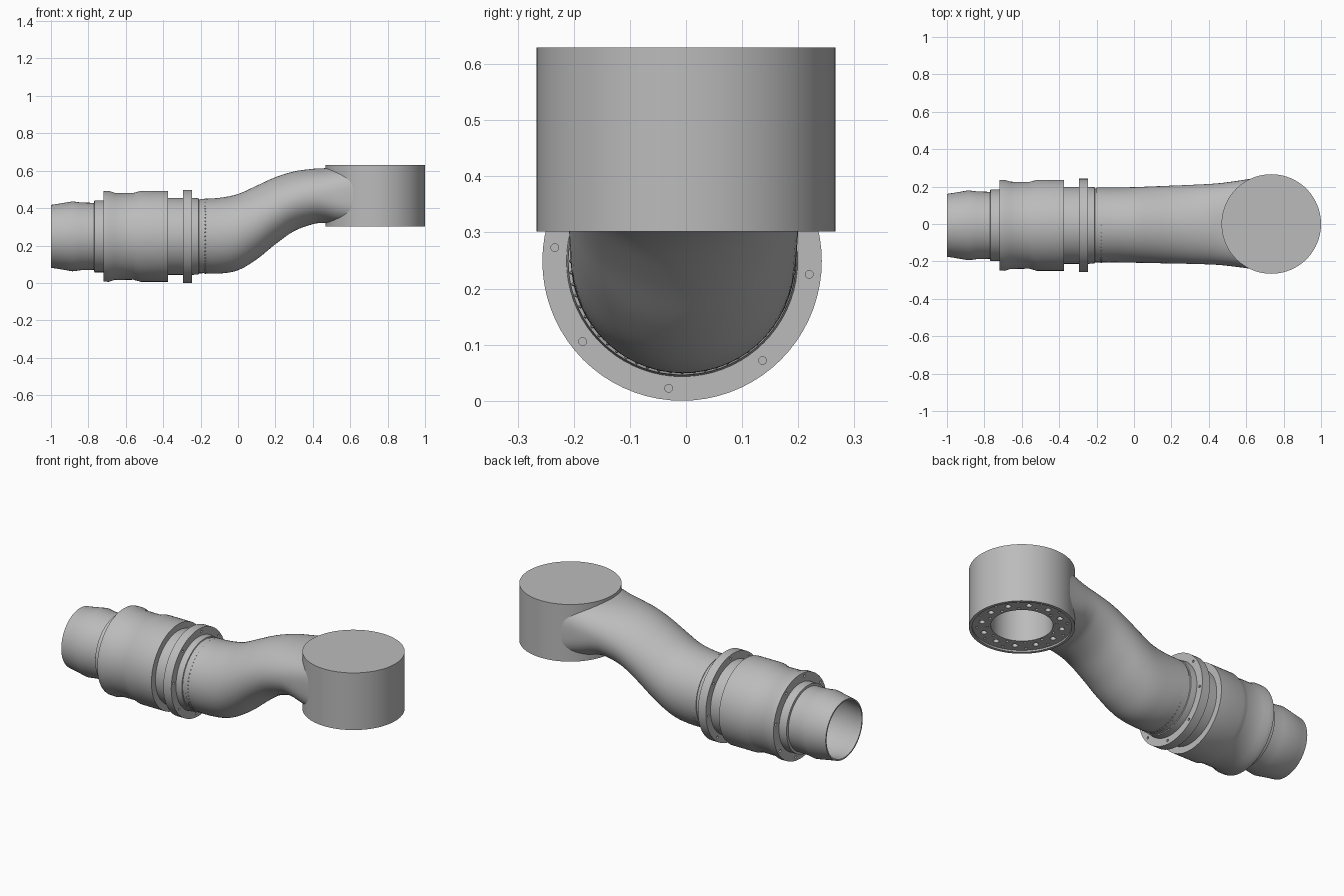
import bpy, bmesh, math
from mathutils import Matrix, Vector

cube = bpy.data.objects.get("Cube")
if cube:
    bpy.data.objects.remove(cube)

grey = bpy.data.materials.new("plain_grey")
grey.use_nodes = True
grey.diffuse_color = (0.5, 0.5, 0.5, 1)
grey.node_tree.nodes["Principled BSDF"].inputs["Base Color"].default_value = (0.5, 0.5, 0.5, 1)

AXIS = Vector((0, -0.007, 0.249))    # centre line of the straight coupling
HEAD = Vector((0.734, 0, 0))         # centre of the upright drum
ALONG_X = Matrix(((0, 0, 1), (1, 0, 0), (0, 1, 0)))   # turns local z into x
UPRIGHT = Matrix.Identity(3)


def finish(name, bm):
    bmesh.ops.remove_doubles(bm, verts=bm.verts, dist=1e-5)
    bmesh.ops.recalc_face_normals(bm, faces=bm.faces)
    mesh = bpy.data.meshes.new(name)
    bm.to_mesh(mesh)
    bm.free()
    mesh.materials.append(grey)
    obj = bpy.data.objects.new(name, mesh)
    bpy.context.collection.objects.link(obj)
    return obj


def skin(bm, loops, closed):
    """Join rings of points with quads."""
    rings = [[bm.verts.new(p) for p in loop] for loop in loops]
    pairs = list(zip(rings, rings[1:])) + ([(rings[-1], rings[0])] if closed else [])
    n = len(rings[0])
    for a, b in pairs:
        for i in range(n):
            j = (i + 1) % n
            bm.faces.new((a[i], a[j], b[j], b[i]))


def lathe(name, profile, turn, centre, sides=72):
    """Revolve (radius, height) points into a closed solid."""
    bm = bmesh.new()
    loops = [[centre + turn @ Vector((r * math.cos(t), r * math.sin(t), h))
              for t in (math.tau * i / sides for i in range(sides))] for r, h in profile]
    skin(bm, loops, True)
    bmesh.ops.dissolve_degenerate(bm, dist=1e-6, edges=bm.edges)
    return finish(name, bm)


def pegs(name, count, ring, radius, start, end, turn, centre, offset=0.0):
    """Circle of small cylinders used as hole cutters."""
    bm = bmesh.new()
    for i in range(count):
        t = math.tau * i / count + math.radians(offset)
        spot = Vector((ring * math.cos(t), ring * math.sin(t), (start + end) / 2))
        m = Matrix.Translation(centre) @ turn.to_4x4() @ Matrix.Translation(spot)
        bmesh.ops.create_cone(bm, cap_ends=True, segments=16, radius1=radius,
                              radius2=radius, depth=end - start, matrix=m)
    return finish(name, bm)


def cut(obj, *cutters):
    """Apply boolean cuts and discard the cutters."""
    for c in cutters:
        c.hide_render = True
        mod = obj.modifiers.new("cut", 'BOOLEAN')
        mod.operation, mod.solver, mod.object = 'DIFFERENCE', 'EXACT', c
    deps = bpy.context.evaluated_depsgraph_get()
    obj.data = bpy.data.meshes.new_from_object(obj.evaluated_get(deps))
    obj.modifiers.clear()
    for c in cutters:
        bpy.data.objects.remove(c)


# Open nozzle and inner sleeve
lathe("nozzle", [(0.168, -1), (0.174, -0.96), (0.187, -0.885), (0.181, -0.84),
                 (0.179, -0.77), (0.192, -0.768), (0.192, -0.71), (0.165, -0.71),
                 (0.168, -0.84), (0.174, -0.885), (0.16, -0.97), (0.16, -1)], ALONG_X, AXIS)

# Wide sleeve with raised ends and bolt holes
sleeve = lathe("outer_sleeve", [(0.242, -0.72), (0.243, -0.69), (0.233, -0.66), (0.232, -0.56),
                                (0.236, -0.545), (0.243, -0.52), (0.243, -0.375),
                                (0.17, -0.375), (0.17, -0.72)], ALONG_X, AXIS)
cut(sleeve, pegs("sleeve_holes", 8, 0.222, 0.008, -0.75, -0.69, ALONG_X, AXIS, 10))

# Neck behind the flange
lathe("neck", [(0.206, -0.38), (0.206, -0.243), (0.206, -0.242), (0.203, -0.21),
               (0.198, -0.208), (0.198, -0.19), (0.17, -0.19), (0.17, -0.38)], ALONG_X, AXIS)

# Flange ring with bolt holes
flange = lathe("flange_ring", [(0.249, -0.295), (0.249, -0.245),
                               (0.2, -0.245), (0.2, -0.295)], ALONG_X, AXIS)
cut(flange, pegs("flange_holes", 8, 0.228, 0.007, -0.33, -0.21, ALONG_X, AXIS, -6))

# S-shaped pipe: x, bottom, top, half width, squareness
SECTIONS = [(-0.2, 0.053, 0.449, 0.2, 2), (-0.1, 0.05, 0.455, 0.2, 2),
            (0, 0.068, 0.475, 0.202, 2), (0.1, 0.126, 0.52, 0.205, 2),
            (0.2, 0.207, 0.565, 0.208, 2), (0.3, 0.277, 0.596, 0.211, 2),
            (0.4, 0.314, 0.61, 0.215, 2.1), (0.46, 0.32, 0.613, 0.219, 2.3),
            (0.52, 0.311, 0.62, 0.226, 2.6), (0.6, 0.305, 0.627, 0.237, 3.2),
            (0.69, 0.304, 0.628, 0.252, 4)]


def smooth_sections(rows, steps=5):
    rows = [Vector(r) for r in rows]
    rows = [2 * rows[0] - rows[1]] + rows + [2 * rows[-1] - rows[-2]]
    for a, b, c, d in zip(rows, rows[1:], rows[2:], rows[3:]):
        for k in range(steps):
            t = k / steps
            yield b + (c - a) * (t / 2) + (2 * a - 5 * b + 4 * c - d) * (t * t / 2) \
                + (3 * b - a - 3 * c + d) * (t ** 3 / 2)
    yield rows[-2]


def oval(x, low, high, half, power, sides=72):
    pts = []
    for i in range(sides):
        t = math.tau * i / sides
        c, s = math.cos(t), math.sin(t)
        y = math.copysign(abs(c) ** (2 / power), c) * half
        z = math.copysign(abs(s) ** (2 / power), s) * (high - low) / 2
        pts.append((x, y - 0.005 + 0.01 * max(x, 0), z + (low + high) / 2))
    return pts


bm = bmesh.new()
skin(bm, [oval(*s) for s in smooth_sections(SECTIONS)], False)
pipe = finish("curved_pipe", bm)
wall = pipe.modifiers.new("wall", 'SOLIDIFY')
wall.thickness, wall.offset = 0.012, -1
cut(pipe, lathe("pipe_end_cutter", [(0, 0.2), (0.249, 0.2), (0.249, 0.65), (0, 0.65)],
                UPRIGHT, HEAD))

# Row of rivets where the pipe meets the neck
bm = bmesh.new()
for i in range(60):
    t = math.tau * i / 60
    spot = AXIS + ALONG_X @ Vector((0.198 * math.cos(t), 0.198 * math.sin(t), -0.175))
    bmesh.ops.create_icosphere(bm, subdivisions=1, radius=0.004,
                               matrix=Matrix.Translation(spot))
finish("pipe_rivets", bm)

# Upright drum, closed on top, with a bored and drilled underside
drum = lathe("end_drum", [(0, 0.63), (0.266, 0.63), (0.266, 0.302), (0.25, 0.302),
                          (0.25, 0.312), (0.156, 0.312), (0.156, 0.6), (0, 0.6)],
             UPRIGHT, HEAD, 96)
cut(drum, pegs("large_holes", 12, 0.203, 0.015, 0.28, 0.35, UPRIGHT, HEAD),
    pegs("small_holes", 12, 0.228, 0.007, 0.28, 0.34, UPRIGHT, HEAD, 15),
    pegs("inner_holes", 12, 0.175, 0.007, 0.28, 0.34, UPRIGHT, HEAD, 15))

# Smooth shading with crisp edges
bpy.ops.object.select_all(action='DESELECT')
for obj in bpy.context.collection.objects:
    if obj.type == 'MESH':
        obj.select_set(True)
        bpy.context.view_layer.objects.active = obj
bpy.ops.object.shade_smooth_by_angle(angle=math.radians(30))
